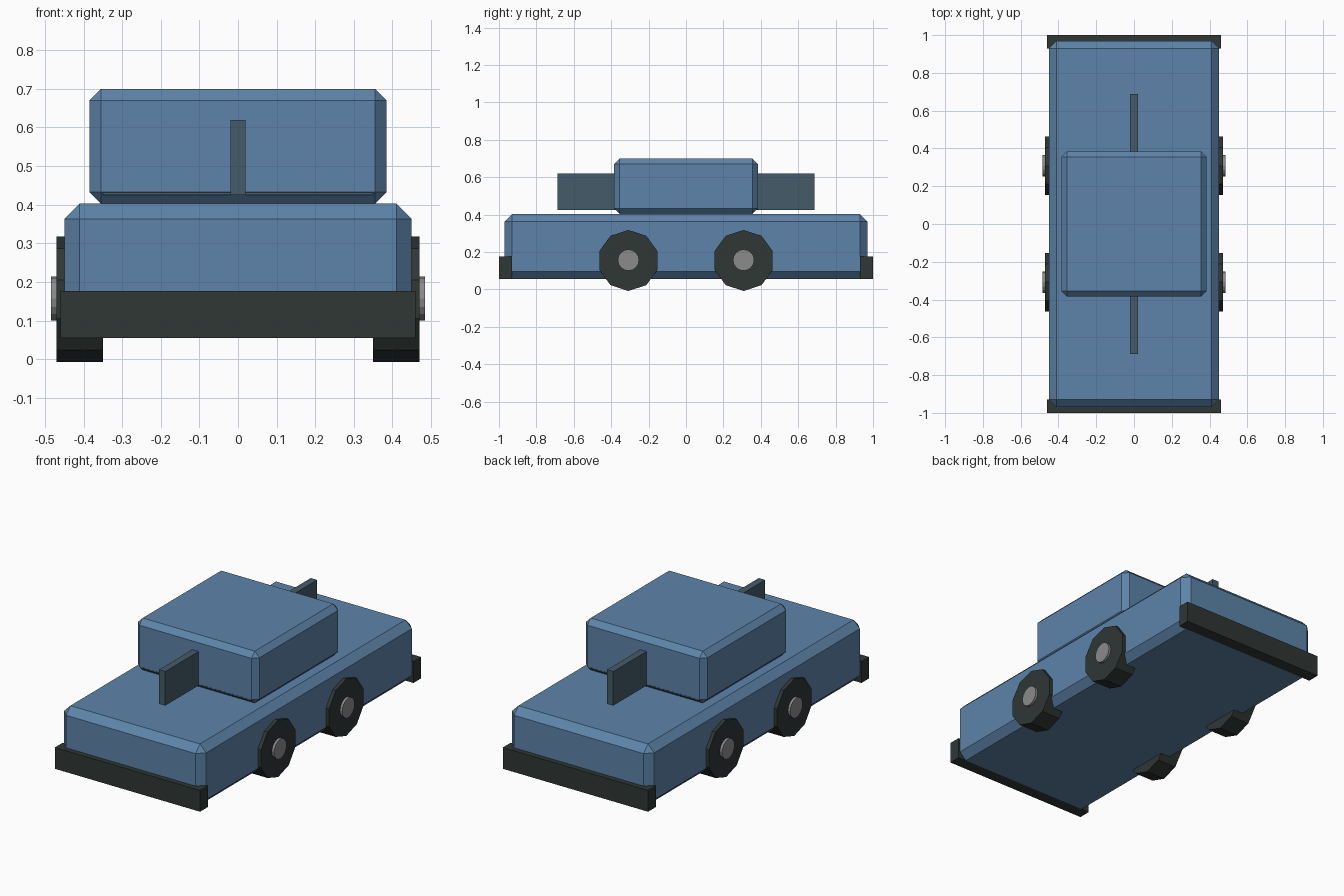
import bpy
import math

cube = bpy.data.objects.get("Cube")
if cube:
    bpy.data.objects.remove(cube, do_unlink=True)


def material(name, rgb):
    mat = bpy.data.materials.new(name)
    mat.use_nodes = True
    mat.diffuse_color = (*rgb, 1)
    bsdf = next(n for n in mat.node_tree.nodes if n.type == "BSDF_PRINCIPLED")
    bsdf.inputs["Base Color"].default_value = (*rgb, 1)
    return mat


blue = material("blue paint", (0.11, 0.23, 0.40))
rubber = material("dark rubber", (0.028, 0.038, 0.036))
glass = material("dark glass", (0.06, 0.105, 0.14))
steel = material("grey steel", (0.26, 0.26, 0.26))


def box(name, low, high, mat, bevel=0):
    """Box between two corners, with optional chamfered edges."""
    centre = [(a + b) / 2 for a, b in zip(low, high)]
    bpy.ops.mesh.primitive_cube_add(size=1, location=centre)
    obj = bpy.context.object
    obj.name = name
    obj.scale = [b - a for a, b in zip(low, high)]
    bpy.ops.object.transform_apply(location=False, rotation=False, scale=True)
    obj.data.materials.append(mat)
    if bevel:
        mod = obj.modifiers.new("chamfer", "BEVEL")
        mod.width = bevel
        mod.segments = 1
    return obj


def disc(name, sides, radius, inner, outer, side, y, z, mat):
    """Cylinder along x, between two distances from the centre line."""
    bpy.ops.mesh.primitive_cylinder_add(
        vertices=sides, radius=radius, depth=outer - inner,
        location=(side * (inner + outer) / 2, y, z),
        rotation=(0, math.pi / 2, 0))
    obj = bpy.context.object
    obj.name = name
    obj.data.materials.append(mat)
    return obj


# Body and cabin
box("body", (-0.45, -0.97, 0.055), (0.45, 0.97, 0.403), blue, 0.04)
box("cabin", (-0.385, -0.385, 0.403), (0.385, 0.385, 0.70), blue, 0.03)

# Glass block inside the cabin, and the long thin pane passing through it
box("window_block", (-0.35, -0.384, 0.425), (0.35, 0.384, 0.62), glass)
box("centre_pane", (-0.02, -0.687, 0.425), (0.02, 0.687, 0.62), glass)

# Bumpers
box("front_bumper", (-0.46, -1.0, 0.055), (0.46, -0.93, 0.177), rubber)
box("rear_bumper", (-0.46, 0.93, 0.055), (0.46, 1.0, 0.177), rubber)

# Wheels and hubs
for end, y in (("front", -0.308), ("rear", 0.308)):
    for label, side in (("left", 1), ("right", -1)):
        wheel = disc(f"{end}_{label}_wheel", 10, 0.163, 0.35, 0.47,
                     side, y, 0.155, rubber)
        # Turn so that a flat edge rests on the ground
        wheel.rotation_euler = (math.pi / 2, 0, math.pi / 2)
        disc(f"{end}_{label}_hub", 16, 0.057, 0.36, 0.484,
             side, y, 0.157, steel)
